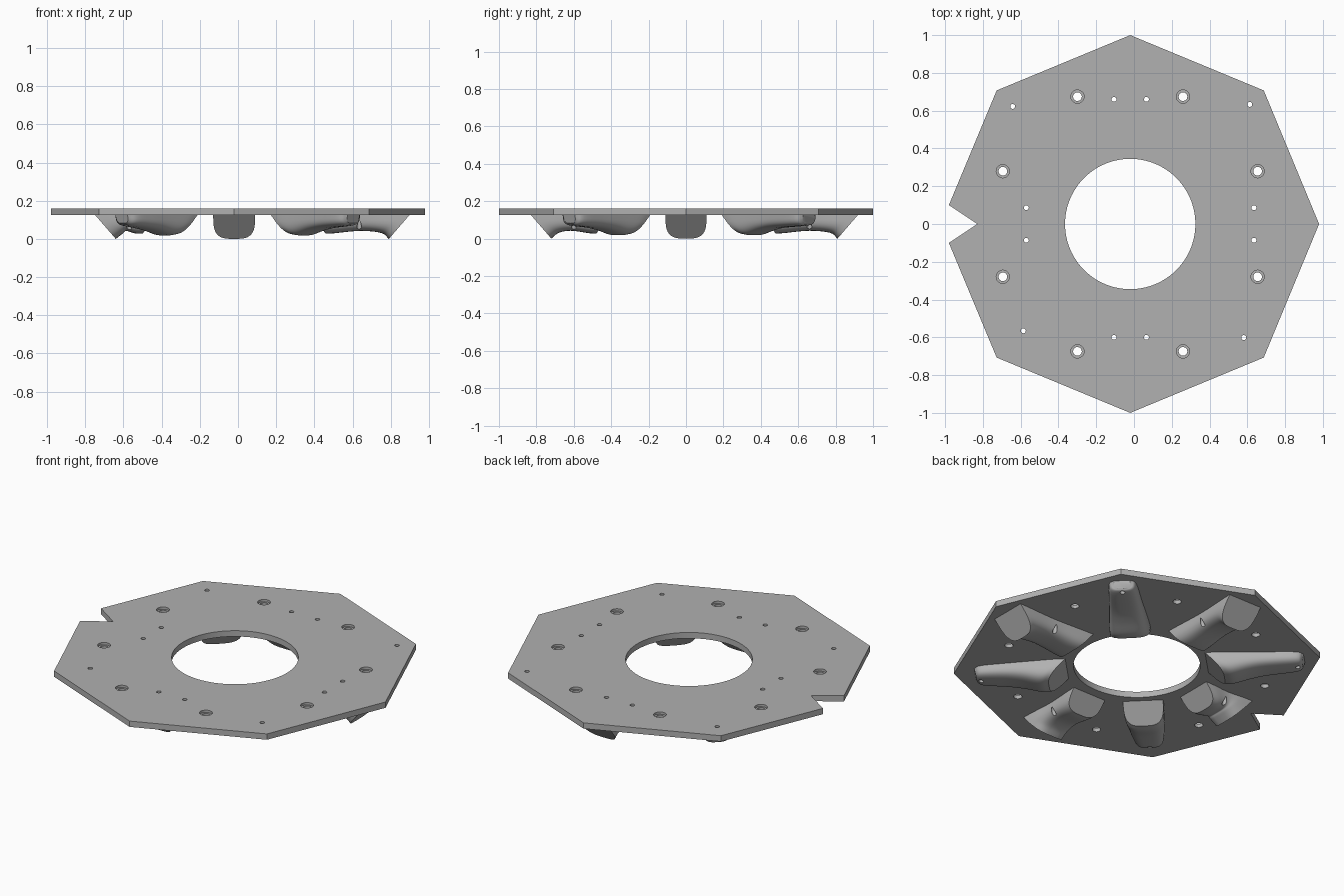
import bpy, bmesh, math
from mathutils import Matrix, Vector

cube = bpy.data.objects.get("Cube")
if cube:
    bpy.data.objects.remove(cube, do_unlink=True)

CX = -0.02                      # centre of the octagon
BOTTOM, TOP = 0.125, 0.16       # plate faces

grey = bpy.data.materials.new("plain grey")
grey.use_nodes = True
grey.diffuse_color = (0.44, 0.44, 0.44, 1)
grey.node_tree.nodes["Principled BSDF"].inputs["Base Color"].default_value = grey.diffuse_color


def make_object(name, bm):
    bmesh.ops.recalc_face_normals(bm, faces=bm.faces)
    mesh = bpy.data.meshes.new(name)
    bm.to_mesh(mesh)
    bm.free()
    mesh.materials.append(grey)
    obj = bpy.data.objects.new(name, mesh)
    bpy.context.collection.objects.link(obj)
    return obj


def add_cylinder(bm, x, y, z0, z1, radius, sides):
    bmesh.ops.create_cone(bm, cap_ends=True, segments=sides, radius1=radius, radius2=radius,
                          depth=z1 - z0, matrix=Matrix.Translation((x, y, (z0 + z1) / 2)))


def cut_and_shade(obj, cutters):
    bpy.ops.object.select_all(action='DESELECT')
    obj.select_set(True)
    bpy.context.view_layer.objects.active = obj
    for cutter in cutters:
        mod = obj.modifiers.new("cut", 'BOOLEAN')
        mod.operation, mod.solver, mod.object = 'DIFFERENCE', 'EXACT', cutter
        bpy.ops.object.modifier_apply(modifier=mod.name)
    bpy.ops.object.shade_smooth_by_angle(angle=math.radians(35))


def polar(angle, r, side=0):
    a = math.radians(angle)
    return (CX + r * math.cos(a) - side * math.sin(a), r * math.sin(a) + side * math.cos(a))


# Plate outline: octagon with a notch in place of one corner
outline = [polar(a, 1) for a in range(-135, 136, 45)]
outline += [(-0.98, 0.10), (-0.83, 0), (-0.98, -0.10)]
bm = bmesh.new()
face = bm.faces.new([bm.verts.new((x, y, BOTTOM)) for x, y in outline])
ext = bmesh.ops.extrude_face_region(bm, geom=[face])
for v in ext["geom"]:
    if isinstance(v, bmesh.types.BMVert):
        v.co.z = TOP
plate = make_object("octagon_plate", bm)

# Distance of each pod's screw holes from the centre, by direction
axis_pods = {0: 0.655, 90: 0.66, 180: 0.55, 270: 0.60}
diagonal_pods = {45: 0.895, 135: 0.88, 225: 0.80, 315: 0.85}

# Cutters: centre opening, large holes with a shallow recess, small screw holes
bm = bmesh.new()
add_cylinder(bm, CX, 0, 0, 0.3, 0.345, 96)
for k in range(8):
    add_cylinder(bm, *polar(22.5 + 45 * k, 0.73), 0, 0.3, 0.023, 24)
big_cutter = make_object("large_hole_cutter", bm)

bm = bmesh.new()
for k in range(8):
    add_cylinder(bm, *polar(22.5 + 45 * k, 0.73), TOP - 0.014, 0.3, 0.035, 24)
recess_cutter = make_object("recess_cutter", bm)

bm = bmesh.new()
for angle, r in axis_pods.items():
    for side in (-0.086, 0.086):
        add_cylinder(bm, *polar(angle, r, side), -0.1, 0.3, 0.013, 16)
for angle, r in diagonal_pods.items():
    add_cylinder(bm, *polar(angle, r), -0.1, 0.3, 0.013, 16)
small_cutter = make_object("screw_hole_cutter", bm)

cutters = (big_cutter, recess_cutter, small_cutter)
cut_and_shade(plate, cutters)


# Pods: U-shaped sections lofted outward, each leaning from its base to its lowest point
def spline(points, steps):
    pts = [Vector(p) for p in points]
    pts = [2 * pts[0] - pts[1]] + pts + [2 * pts[-1] - pts[-2]]
    out = []
    for a, b, c, d in zip(pts, pts[1:], pts[2:], pts[3:]):
        for s in range(steps):
            t = s / steps
            out.append(0.5 * (2 * b + (c - a) * t + (2 * a - 5 * b + 4 * c - d) * t * t
                              + (3 * b - a - 3 * c + d) * t ** 3))
    return out + [pts[-2]]


def pod(name, angle, stations, sides=20):
    bm = bmesh.new()
    rings = []
    for base_r, low_r, depth, half in spline(stations, 5):
        ring = []
        for i in range(sides + 1):
            t = math.pi * i / sides
            c, s = math.cos(t), math.sin(t)
            across = math.copysign(abs(c) ** 0.6, c) * half
            down = abs(s) ** 0.6
            r = base_r + (low_r - base_r) * down
            ring.append(bm.verts.new((*polar(angle, r, across), BOTTOM + 0.002 - depth * down)))
        rings.append(ring)
    for a, b in zip(rings, rings[1:]):
        for i in range(sides + 1):
            j = (i + 1) % (sides + 1)
            bm.faces.new((a[i], a[j], b[j], b[i]))
    bm.faces.new(rings[0])
    bm.faces.new(rings[-1])
    cut_and_shade(make_object(name, bm), (small_cutter,))


names = {0: "left", 45: "back_left", 90: "back", 135: "back_right",
         180: "right", 225: "front_right", 270: "front", 315: "front_left"}

# Saddle pods with a wedge at both ends
outer_ends = {0: 0.92, 90: 0.92, 180: 0.73, 270: 0.83}
for angle, end in outer_ends.items():
    start = 0.40
    mid = (start + end) / 2
    pod(names[angle] + "_saddle_pod", angle, [
        (start, start + 0.08, 0.100, 0.11),
        (start + 0.06, start + 0.12, 0.098, 0.108),
        (mid, mid, 0.085, 0.10),
        (end - 0.07, end - 0.15, 0.096, 0.108),
        (end, end - 0.11, 0.127, 0.11)])

# Tapered pods: wedge towards the centre, thin rounded tip outward
for angle, hole in diagonal_pods.items():
    end = hole + 0.035
    pod(names[angle] + "_tapered_pod", angle, [
        (0.38, 0.48, 0.105, 0.11),
        (0.44, 0.53, 0.108, 0.11),
        (0.58, 0.62, 0.085, 0.10),
        (0.70, 0.71, 0.070, 0.09),
        (end - 0.04, end - 0.04, 0.058, 0.075),
        (end, end - 0.01, 0.045, 0.045)])

# Hide the helpers
for cutter in cutters:
    cutter.hide_render = True
    cutter.hide_set(True)
